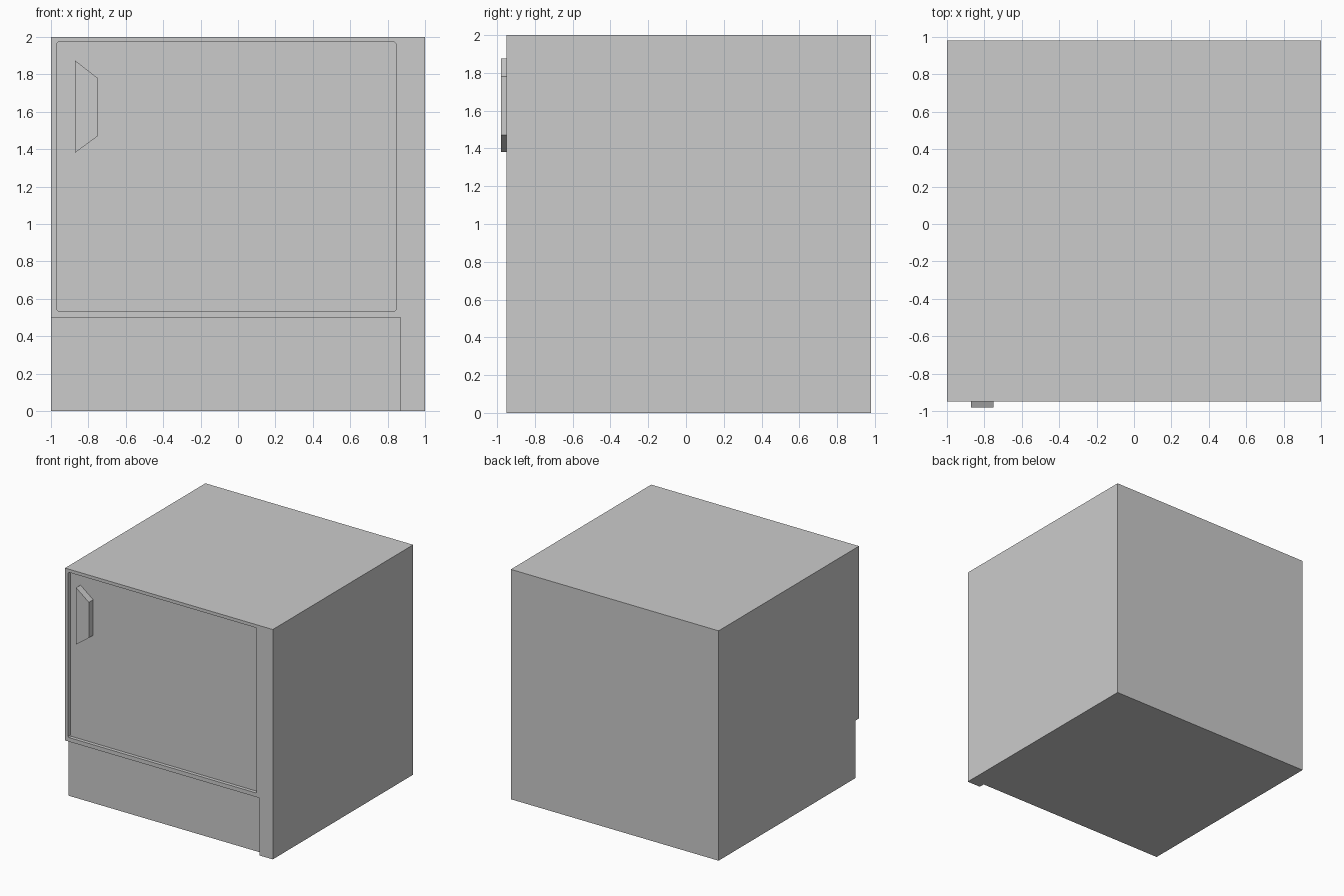
import bpy, bmesh

if "Cube" in bpy.data.objects:
    bpy.data.objects.remove(bpy.data.objects["Cube"])


def prism(name, profile, y0, y1):
    """Extrude an (x, z) outline along y."""
    bm = bmesh.new()
    face = bm.faces.new([bm.verts.new((x, y0, z)) for x, z in profile])
    ext = bmesh.ops.extrude_face_region(bm, geom=[face])
    verts = [g for g in ext["geom"] if isinstance(g, bmesh.types.BMVert)]
    bmesh.ops.translate(bm, verts=verts, vec=(0, y1 - y0, 0))
    bmesh.ops.recalc_face_normals(bm, faces=bm.faces)
    mesh = bpy.data.meshes.new(name)
    bm.to_mesh(mesh)
    bm.free()
    obj = bpy.data.objects.new(name, mesh)
    bpy.context.collection.objects.link(obj)
    return obj


def rect(x0, x1, z0, z1, c=0.0):
    """Rectangle outline, optionally with clipped corners."""
    if not c:
        return [(x0, z0), (x1, z0), (x1, z1), (x0, z1)]
    return [(x0 + c, z0), (x1 - c, z0), (x1, z0 + c), (x1, z1 - c),
            (x1 - c, z1), (x0 + c, z1), (x0, z1 - c), (x0, z0 + c)]


def cut(target, cutter):
    cutter.hide_render = True
    cutter.hide_set(True)
    mod = target.modifiers.new(cutter.name, "BOOLEAN")
    mod.operation = "DIFFERENCE"
    mod.solver = "EXACT"
    mod.object = cutter


# Cabinet body
body = prism("cabinet_body", rect(-1, 1, 0, 2), -0.95, 0.98)

# Toe-kick recess, open at the left and bottom
cut(body, prism("kick_cutter", rect(-1.1, 0.87, -0.1, 0.5), -1.1, -0.90))

# Inset door panel
cut(body, prism("door_cutter", rect(-0.97, 0.845, 0.535, 1.972, 0.008), -1.1, -0.92))

# Door handle, slightly sunk into the door panel
prism("door_handle", [(-0.872, 1.38), (-0.75, 1.47), (-0.75, 1.78), (-0.872, 1.875)],
      -0.98, -0.915)
